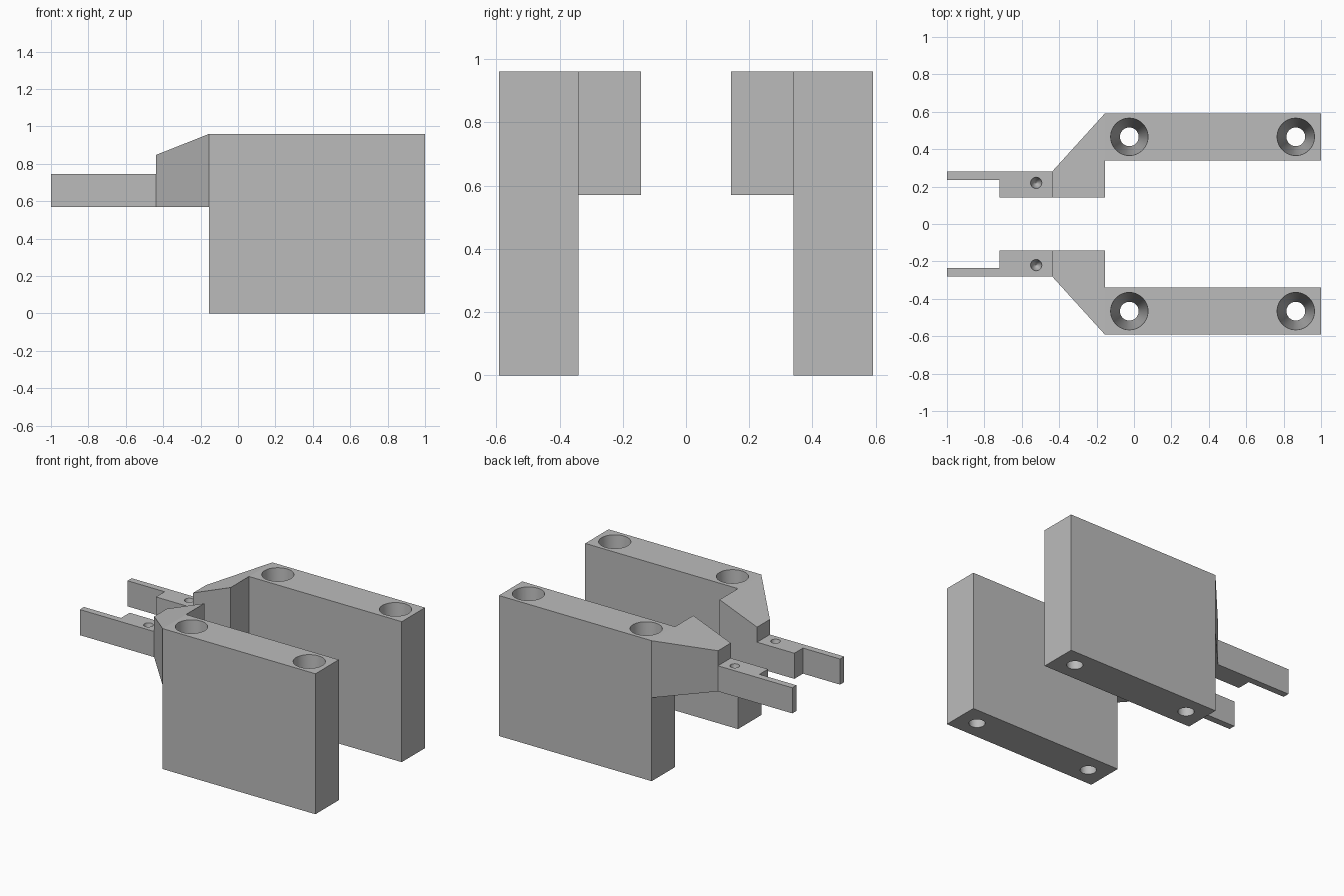
import bpy
import bmesh

if "Cube" in bpy.data.objects:
    bpy.data.objects.remove(bpy.data.objects["Cube"], do_unlink=True)

# Single grey material
GREY = (0.5, 0.5, 0.5, 1)
grey = bpy.data.materials.new("plain_grey")
grey.use_nodes = True
grey.diffuse_color = GREY
grey.node_tree.nodes["Principled BSDF"].inputs["Base Color"].default_value = GREY

# Shared levels
TOP, ARM_Z, FINGER_TOP = 0.96, 0.57, 0.745
BODY_X, ARM_X = -0.155, -0.438


def prism(name, outline, bottom, top):
    """Extrude a plan outline; top is a function of x giving the height."""
    bm = bmesh.new()
    low = [bm.verts.new((x, y, bottom)) for x, y in outline]
    high = [bm.verts.new((x, y, top(x))) for x, y in outline]
    bm.faces.new(low[::-1])
    bm.faces.new(high)
    n = len(outline)
    for i in range(n):
        j = (i + 1) % n
        bm.faces.new((low[i], low[j], high[j], high[i]))
    bmesh.ops.recalc_face_normals(bm, faces=bm.faces)
    mesh = bpy.data.meshes.new(name)
    bm.to_mesh(mesh)
    bm.free()
    mesh.materials.append(grey)
    obj = bpy.data.objects.new(name, mesh)
    bpy.context.collection.objects.link(obj)
    return obj


def tapered_hole(target, x, y, z_low, z_high, r_low, r_high):
    """Cut a smooth tapered hole with a hidden cone."""
    bpy.ops.mesh.primitive_cone_add(
        vertices=48, radius1=r_low, radius2=r_high, depth=z_high - z_low,
        location=(x, y, (z_low + z_high) / 2))
    cutter = bpy.context.object
    cutter.name = target.name + "_hole_cutter"
    cutter.data.materials.append(grey)
    bpy.ops.object.shade_smooth()
    cutter.hide_render = True
    cutter.hide_viewport = True
    cut = target.modifiers.new("hole", 'BOOLEAN')
    cut.operation = 'DIFFERENCE'
    cut.solver = 'EXACT'
    cut.object = cutter


def mirror_y(obj):
    mod = obj.modifiers.new("opposite_jaw", 'MIRROR')
    mod.use_axis = (False, True, False)
    mod.use_clip = False


# Upright jaw block with two through holes that narrow downwards
block = prism("jaw_block",
              [(BODY_X, 0.34), (1, 0.34), (1, 0.592), (BODY_X, 0.592)],
              0, lambda x: TOP)
for hole_x in (-0.025, 0.865):
    tapered_hole(block, hole_x, 0.466, -0.02, TOP + 0.02, 0.049, 0.101)

# Angled arm: slants inwards and slopes down to the finger
slope = (TOP - 0.848) / (BODY_X - ARM_X)
arm = prism("angled_arm",
            [(ARM_X, 0.142), (BODY_X, 0.142), (BODY_X, 0.592), (ARM_X, 0.28)],
            ARM_Z, lambda x: TOP + slope * (x - BODY_X))

# Stepped finger with a small pointed dimple
finger = prism("stepped_finger",
               [(-1, 0.235), (-0.72, 0.235), (-0.72, 0.142),
                (ARM_X, 0.142), (ARM_X, 0.28), (-1, 0.28)],
               ARM_Z, lambda x: FINGER_TOP)
tapered_hole(finger, -0.523, 0.22, ARM_Z + 0.02, FINGER_TOP + 0.01, 0.001, 0.032)

for part in (block, arm, finger):
    mirror_y(part)
